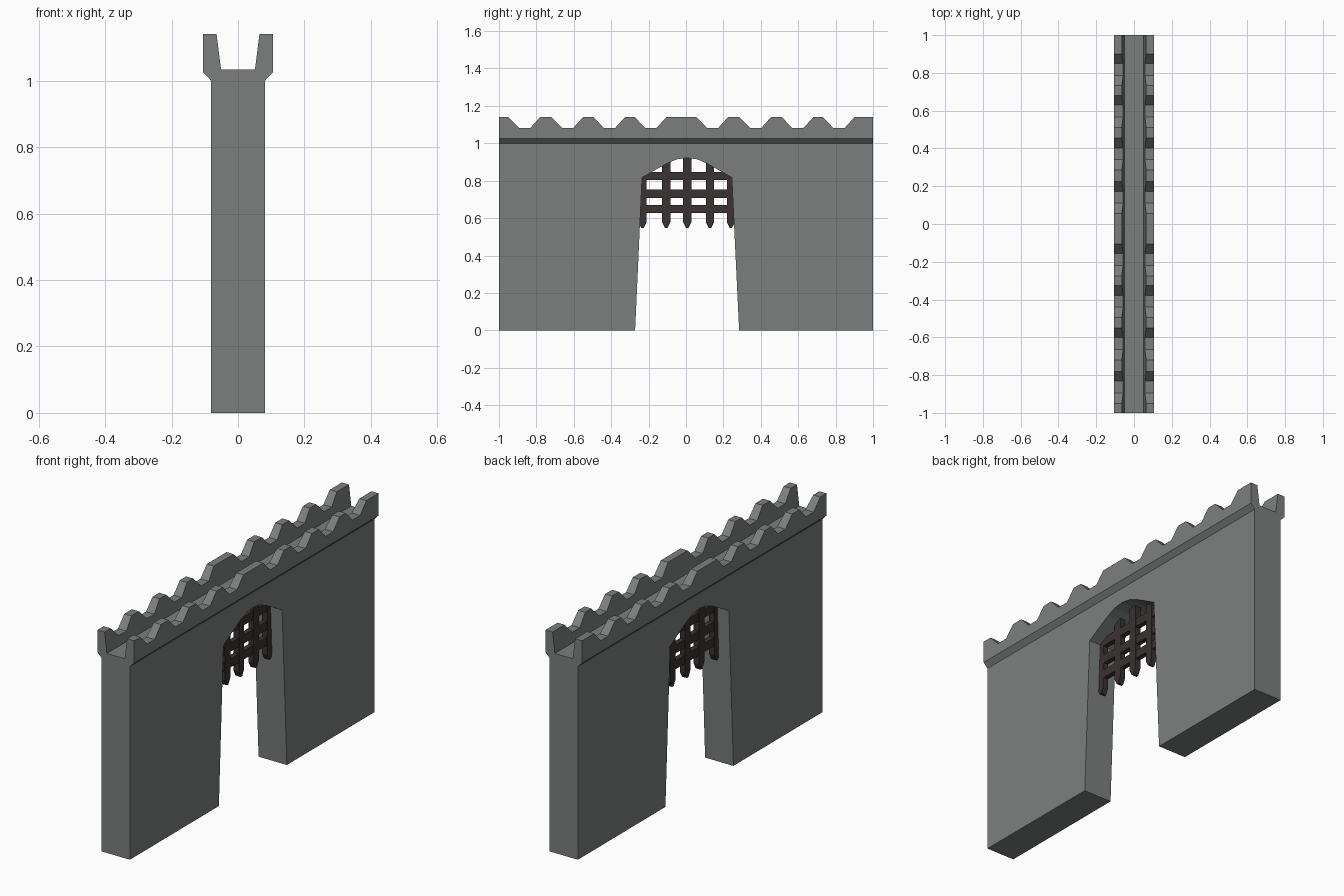
import bpy, bmesh

if "Cube" in bpy.data.objects:
    bpy.data.objects.remove(bpy.data.objects["Cube"])


def material(name, rgb):
    m = bpy.data.materials.new(name)
    m.diffuse_color = (*rgb, 1)
    m.use_nodes = True
    m.node_tree.nodes["Principled BSDF"].inputs["Base Color"].default_value = m.diffuse_color
    return m


STONE = material("grey_stone", (0.2, 0.213, 0.21))
IRON = material("dark_iron", (0.042, 0.032, 0.032))


def loft(name, rings, mat):
    """Skin equal-length closed rings and cap both ends."""
    bm = bmesh.new()
    loops = [[bm.verts.new(p) for p in ring] for ring in rings]
    n = len(loops[0])
    for a, b in zip(loops, loops[1:]):
        for i in range(n):
            j = (i + 1) % n
            bm.faces.new((a[i], a[j], b[j], b[i]))
    bm.faces.new(loops[0][::-1])
    bm.faces.new(loops[-1])
    bmesh.ops.recalc_face_normals(bm, faces=bm.faces)
    me = bpy.data.meshes.new(name)
    bm.to_mesh(me)
    bm.free()
    me.materials.append(mat)
    ob = bpy.data.objects.new(name, me)
    bpy.context.collection.objects.link(ob)
    return ob


def plate(name, outline, half_x, mat):
    """Extrude a (y, z) outline through the wall thickness."""
    return loft(name, [[(x, y, z) for y, z in outline] for x in (-half_x, half_x)], mat)


# wall with tapered, arched gateway
MID = 0.005
half_arch = [(0.24, 0.817), (0.17, 0.857), (0.105, 0.893), (0.055, 0.914)]
arch = ([(MID - d, z) for d, z in half_arch] + [(MID, 0.922)]
        + [(MID + d, z) for d, z in reversed(half_arch)])
plate("gate_wall", [(-1, 0), (-0.272, 0)] + arch + [(0.284, 0), (1, 0), (1, 1), (-1, 1)],
      0.081, STONE)

# walkway with flared cornice and two notched parapets, lofted along the wall
LOW, HIGH = 1.083, 1.14
notches = [-0.863, -0.633, -0.409, -0.188, 0.142, 0.372, 0.598, 0.818]
stations = [(-1, HIGH)]
for c in notches:
    stations += [(c - 0.086, HIGH), (c - 0.031, LOW), (c + 0.031, LOW), (c + 0.083, HIGH)]
stations.append((1, HIGH))


def section(y, top):
    inner = 0.051 + (top - 1.033) * 0.126
    half = [(0.081, 1.0), (0.105, 1.025), (0.105, top), (inner, top), (0.051, 1.033)]
    return [(x, y, z) for x, z in half] + [(-x, y, z) for x, z in reversed(half)]


loft("battlement", [section(y, h) for y, h in stations], STONE)

# portcullis: pointed uprights, tops buried in the arch
W = 0.022
for i, (y, top) in enumerate([(-0.233, 0.83), (-0.106, 0.91), (0.007, 0.935),
                              (0.128, 0.91), (0.24, 0.83)]):
    plate(f"portcullis_upright_{i + 1}",
          [(y - W, top), (y - W, 0.578), (y - 0.006, 0.546), (y + 0.006, 0.546),
           (y + W, 0.578), (y + W, top)], 0.015, IRON)

# portcullis crossbars
for i, z in enumerate([0.648, 0.73, 0.825]):
    plate(f"portcullis_crossbar_{i + 1}",
          [(-0.235, z - W), (0.24, z - W), (0.24, z + W), (-0.235, z + W)], 0.013, IRON)
